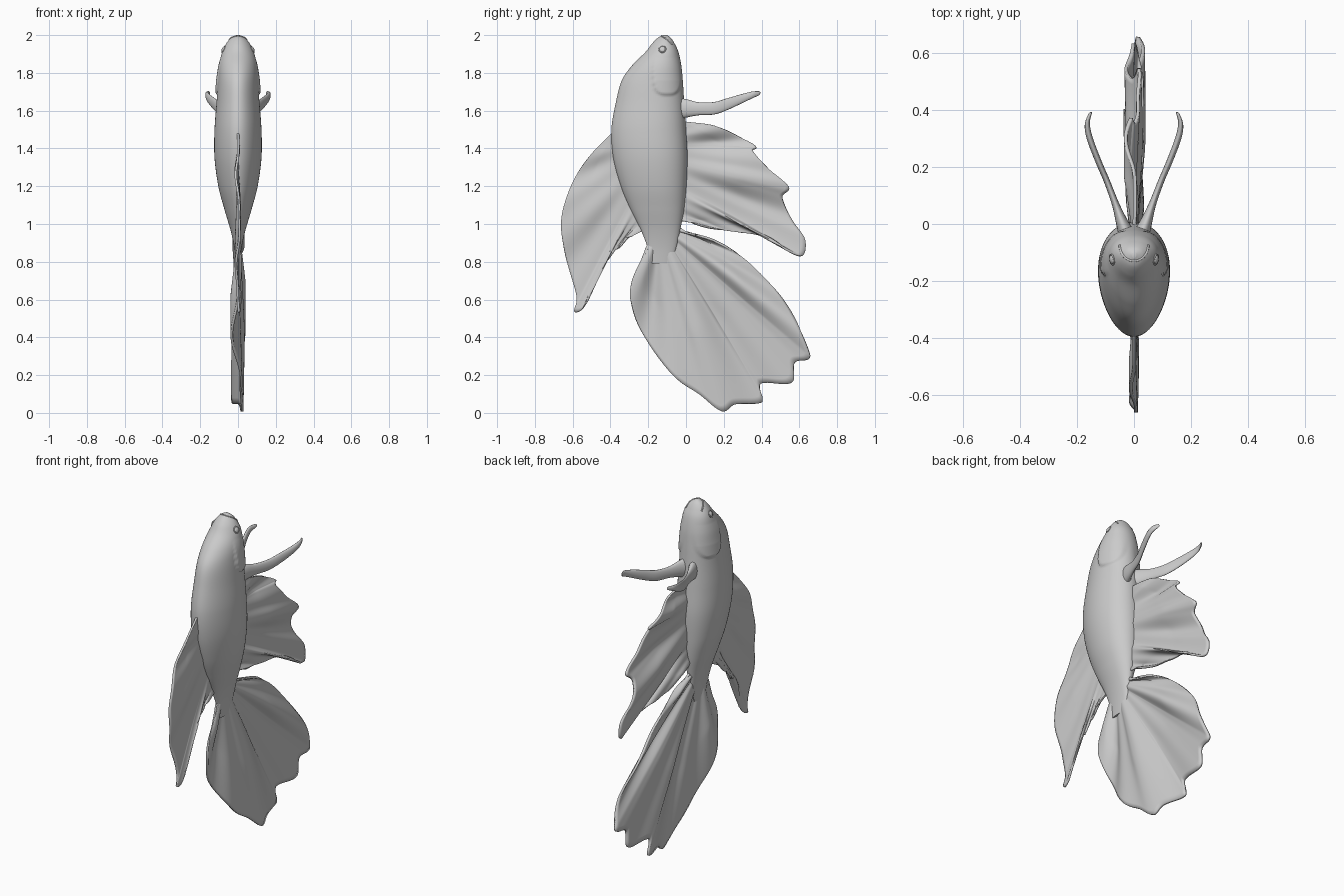
import bpy, bmesh, math
from mathutils import Vector
from mathutils.bvhtree import BVHTree

if "Cube" in bpy.data.objects:
    bpy.data.objects.remove(bpy.data.objects["Cube"])


def spline(pts, per):
    """Catmull-Rom samples through points of any dimension."""
    out = []
    for i in range(len(pts) - 1):
        p0, p1, p2 = pts[max(i - 1, 0)], pts[i], pts[i + 1]
        p3 = pts[min(i + 2, len(pts) - 1)]
        for k in range(per):
            t = k / per
            out.append(tuple(0.5 * (2 * b + (c - a) * t + (2 * a - 5 * b + 4 * c - d) * t * t
                                    + (3 * b - a - 3 * c + d) * t ** 3)
                             for a, b, c, d in zip(p0, p1, p2, p3)))
    return out + [tuple(pts[-1])]


def grid_mesh(name, rows, closed=False, angle=60):
    """Skin rows of points; closed rows become a capped tube."""
    bm = bmesh.new()
    vs = [[bm.verts.new(p) for p in row] for row in rows]
    n = len(rows[0])
    for a, b in zip(vs, vs[1:]):
        for j in range(n if closed else n - 1):
            k = (j + 1) % n
            bm.faces.new((a[j], a[k], b[k], b[j]))
    if closed:
        bm.faces.new(vs[0])
        bm.faces.new(vs[-1])
    bmesh.ops.recalc_face_normals(bm, faces=bm.faces)
    tree = BVHTree.FromBMesh(bm)
    me = bpy.data.meshes.new(name)
    bm.to_mesh(me)
    bm.free()
    ob = bpy.data.objects.new(name, me)
    bpy.context.collection.objects.link(ob)
    smooth(ob, angle)
    return ob, tree


def smooth(ob, angle=60):
    bpy.ops.object.select_all(action='DESELECT')
    ob.select_set(True)
    bpy.context.view_layer.objects.active = ob
    bpy.ops.object.shade_smooth_by_angle(angle=math.radians(angle))


def clamp(v):
    return max(0.0, min(1.0, v))


def fin(name, root, edge, amp, waves, thick):
    """Rippled sheet of rays running from a root line to a ragged edge."""
    pts = spline(edge, 8)
    lens = [0.0]
    for a, b in zip(pts, pts[1:]):
        lens.append(lens[-1] + math.dist(a, b))
    rows, m = [], 28
    for p, l in zip(pts, lens):
        t = l / lens[-1]
        ry, rz = (a + (b - a) * t for a, b in zip(*root))
        row = []
        for i in range(m + 1):
            s = i / m
            ripple = math.sin(waves * math.tau * t + 1.5 * s) \
                + 0.35 * math.sin(2.3 * waves * math.tau * t + 2 + s)
            x = amp * clamp(1.8 * s) * ripple * clamp(8 * t) * clamp(8 * (1 - t))
            row.append((x, ry + (p[0] - ry) * s, rz + (p[1] - rz) * s))
        rows.append(row)
    ob, _ = grid_mesh(name, rows)
    sol = ob.modifiers.new("thickness", 'SOLIDIFY')
    sol.thickness = thick
    sol.offset = 0


# Body: z, back y, belly y, half width
profile = [(2.0, -.12, -.10, .008), (1.985, -.15, -.08, .036), (1.955, -.18, -.06, .062),
           (1.91, -.215, -.04, .083), (1.84, -.285, -.025, .099), (1.76, -.34, -.017, .105),
           (1.65, -.37, -.01, .112), (1.5, -.395, 0, .123), (1.35, -.385, .008, .123),
           (1.2, -.345, .002, .103), (1.08, -.295, -.01, .072), (.97, -.24, -.03, .04),
           (.88, -.205, -.05, .02), (.79, -.18, -.08, .007)]
rings = []
for z, yb, yf, w in spline(profile, 14):
    ring = []
    for j in range(96):
        a = math.tau * j / 96
        y = (yb + yf) / 2 + (yf - yb) / 2 * math.cos(a)
        x = w * math.sin(a) * (1 + 0.15 * math.cos(a))
        # raised gill cover
        d = abs((y + .10) / .078) ** 3 + abs((z - 1.80) / .12) ** 3
        x += math.copysign(.010, x) * clamp(5 * (1 - d)) * clamp((1.88 - z) / .12) * clamp(abs(x) / .05)
        ring.append((x, y, z))
    rings.append(ring)
body, tree = grid_mesh("body", rings, closed=True)

# Eyes: flattened ball with a rim on each side
for side, tag in ((1, "right"), (-1, "left")):
    hit, nor, _, _ = tree.ray_cast(Vector((side, -.125, 1.925)), Vector((-side, 0, 0)))
    rot = nor.to_track_quat('Z', 'Y').to_euler()
    bpy.ops.mesh.primitive_uv_sphere_add(segments=24, ring_count=12, radius=.016, location=hit, rotation=rot)
    eye = bpy.context.object
    eye.name = "eye_" + tag
    eye.scale.z = .5
    smooth(eye)
    bpy.ops.mesh.primitive_torus_add(major_radius=.018, minor_radius=.003, major_segments=28,
                                     minor_segments=8, location=hit, rotation=rot)
    bpy.context.object.name = "eye_rim_" + tag
    smooth(bpy.context.object)

# Mouth: lip bead laid over the snout
lip = []
for i in range(25):
    a = math.pi * (1 + i / 24)
    hit = tree.ray_cast(Vector((.05 * math.cos(a), -.075 + .055 * math.sin(a), 3)), Vector((0, 0, -1)))[0]
    if hit:
        lip.append(hit)
cu = bpy.data.curves.new("mouth", 'CURVE')
cu.dimensions = '3D'
cu.bevel_depth = .004
cu.bevel_resolution = 2
cu.use_fill_caps = True
sp = cu.splines.new('POLY')
sp.points.add(len(lip) - 1)
for pt, p in zip(sp.points, lip):
    pt.co = (*p, 1)
bpy.context.collection.objects.link(bpy.data.objects.new("mouth", cu))

# Back fin
fin("back_fin", ((-.36, 1.47), (-.22, .98)),
    [(-.39, 1.485), (-.51, 1.36), (-.60, 1.22), (-.66, 1.03), (-.64, .84), (-.58, .62), (-.59, .535),
     (-.535, .57), (-.485, .735), (-.445, .80), (-.425, .80), (-.39, .86), (-.36, .87), (-.32, .92),
     (-.285, .935), (-.24, .96)], .009, 3, .012)

# Belly fin
fin("belly_fin", ((-.04, 1.53), (-.06, 1.03)),
    [(0, 1.54), (.15, 1.52), (.275, 1.465), (.37, 1.41), (.355, 1.385), (.44, 1.29), (.545, 1.195),
     (.51, 1.14), (.565, 1.015), (.63, .92), (.62, .835), (.55, .855), (.42, .935), (.285, .955),
     (.125, .98), (.02, 1.01), (-.02, 1.02)], .022, 3, .012)

# Tail fin
fin("tail_fin", ((-.17, .93), (-.08, .98)),
    [(-.21, .88), (-.24, .80), (-.29, .68), (-.29, .58), (-.23, .42), (-.07, .20), (.075, .095),
     (.19, .008), (.26, .045), (.38, .05), (.405, .07), (.39, .14), (.42, .16), (.56, .16),
     (.575, .265), (.65, .285), (.645, .34), (.575, .50), (.47, .655), (.31, .815), (.155, .91),
     (.02, .95), (-.03, .98)], .025, 3, .013)

# Side feelers: x, y, z, half height, half thickness
path = [(.02, -.05, 1.61, .06, .03), (.042, .005, 1.612, .048, .02), (.065, .07, 1.61, .034, .012),
        (.095, .15, 1.613, .033, .010), (.125, .22, 1.635, .031, .010), (.155, .30, 1.665, .024, .010),
        (.164, .35, 1.683, .018, .009), (.155, .385, 1.692, .011, .007), (.152, .393, 1.694, .004, .003)]
feeler = [[(x + th * math.cos(a), y - .4 * th * math.cos(a), z + h * math.sin(a))
           for a in (math.tau * j / 20 for j in range(20))]
          for x, y, z, h, th in spline(path, 8)]
ob, _ = grid_mesh("side_feelers", feeler, closed=True)
ob.modifiers.new("mirror", 'MIRROR').use_mirror_merge = False
